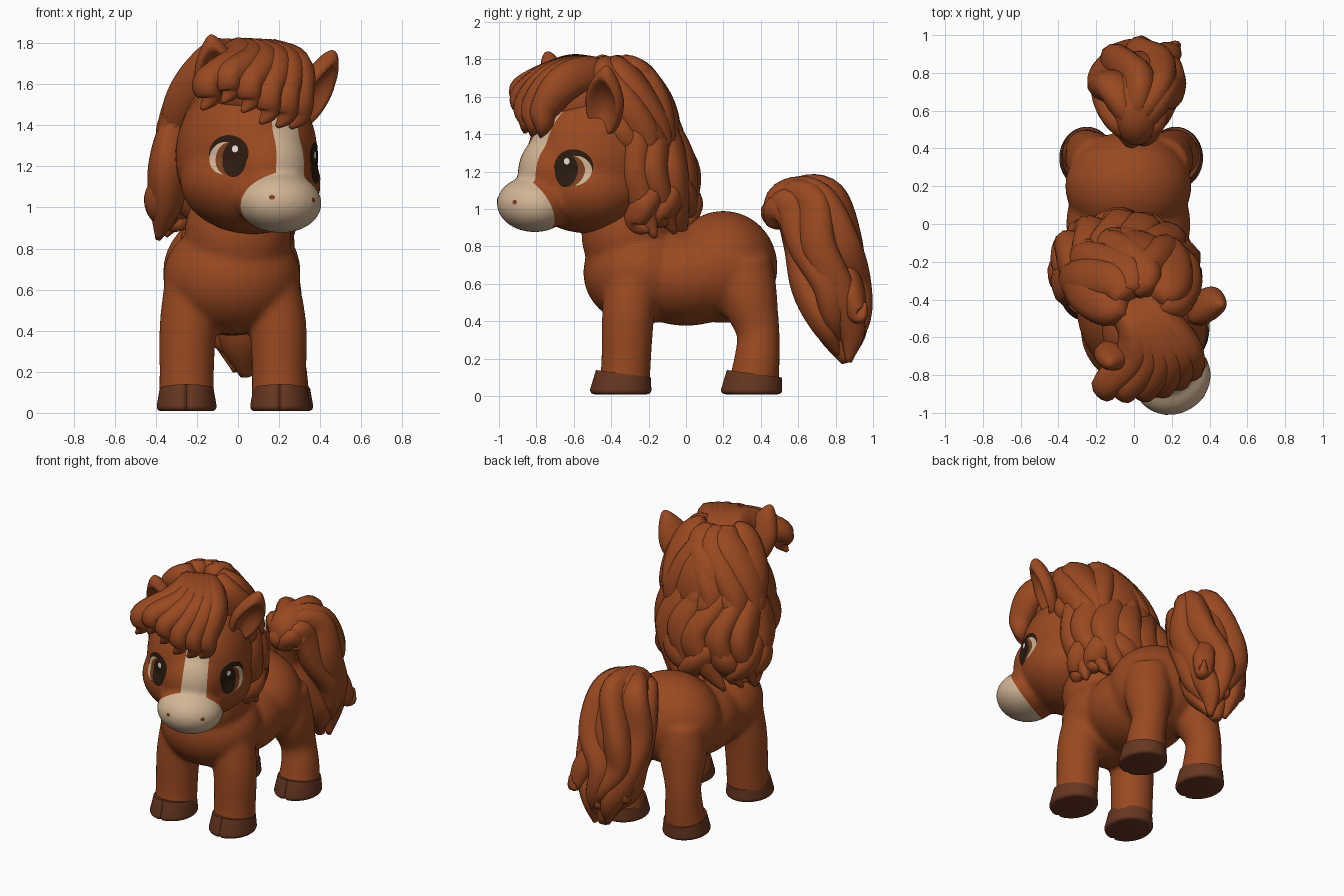
import bpy, bmesh, math, random
from math import sin, cos, pi, radians
from mathutils import Vector, Matrix, Euler
from mathutils.bvhtree import BVHTree

random.seed(4)
cube = bpy.data.objects.get("Cube")
if cube:
    bpy.data.objects.remove(cube)


def material(name, rgb):
    m = bpy.data.materials.new(name)
    m.use_nodes = True
    m.diffuse_color = (*rgb, 1)
    node = next(n for n in m.node_tree.nodes if n.type == 'BSDF_PRINCIPLED')
    node.inputs["Base Color"].default_value = (*rgb, 1)
    node.inputs["Roughness"].default_value = 0.7
    return m


coat = material("chestnut coat", (0.32, 0.066, 0.015))
cream = material("cream", (0.64, 0.46, 0.3))
hoof_brown = material("hoof brown", (0.135, 0.037, 0.015))
eye_dark = material("eye dark", (0.025, 0.011, 0.005))
iris_brown = material("iris brown", (0.2, 0.05, 0.015))
glint = material("glint", (0.85, 0.78, 0.68))

HEAD = Matrix.Translation((0.04, -0.48, 1.25)) @ Euler((0, radians(4), radians(28))).to_matrix().to_4x4()


def finish(name, bm, mats, matrix=None):
    me = bpy.data.meshes.new(name)
    bmesh.ops.recalc_face_normals(bm, faces=bm.faces)
    bm.to_mesh(me)
    bm.free()
    for m in mats:
        me.materials.append(m)
    me.shade_smooth()
    ob = bpy.data.objects.new(name, me)
    bpy.context.collection.objects.link(ob)
    if matrix:
        ob.matrix_world = matrix
    return ob


def ball(bm, centre, radii):
    m = Matrix.LocRotScale(Vector(centre), None, Vector(radii))
    bmesh.ops.create_uvsphere(bm, u_segments=32, v_segments=20, radius=1, matrix=m)


def tube(bm, pts, ridge=0.0, steps=6, segs=14):
    """Swept round tube through (x, y, z, radius) points."""
    p = [Vector(q) for q in pts]
    p = [p[0] * 2 - p[1]] + p + [p[-1] * 2 - p[-2]]
    path = []
    for i in range(1, len(p) - 2):
        a, b, c, d = p[i - 1:i + 3]
        for s in range(steps):
            t = s / steps
            path.append(0.5 * (2 * b + (c - a) * t + (2 * a - 5 * b + 4 * c - d) * t * t
                               + (3 * b - a - 3 * c + d) * t ** 3))
    path.append(p[-2])
    pos = [q.to_3d() for q in path]
    side, rings = None, []
    for i, q in enumerate(path):
        tan = (pos[min(i + 1, len(pos) - 1)] - pos[max(i - 1, 0)]).normalized()
        side = tan.orthogonal() if side is None else side - tan * side.dot(tan)
        side.normalize()
        up = tan.cross(side)
        ring = []
        for k in range(segs):
            th = 2 * pi * k / segs
            r = max(q[3], 0.004) * (1 + ridge * cos(3 * th + i * 0.12))
            ring.append(bm.verts.new(pos[i] + (side * cos(th) + up * sin(th)) * r))
        rings.append(ring)
    for a, b in zip(rings, rings[1:]):
        for k in range(segs):
            bm.faces.new((a[k], a[(k + 1) % segs], b[(k + 1) % segs], b[k]))
    bm.faces.new(rings[0][::-1])
    bm.faces.new(rings[-1])


def fuse(name, bm, mats, voxel, smooth, matrix=None):
    """Blend overlapping volumes into one smooth skin."""
    ob = finish(name, bm, mats, matrix)
    rm = ob.modifiers.new("blend", 'REMESH')
    rm.mode, rm.voxel_size = 'VOXEL', voxel
    sm = ob.modifiers.new("relax", 'SMOOTH')
    sm.factor, sm.iterations = 0.5, smooth
    bpy.context.view_layer.update()
    me = bpy.data.meshes.new_from_object(ob.evaluated_get(bpy.context.evaluated_depsgraph_get()))
    ob.modifiers.clear()
    ob.data = me
    me.name = name
    me.shade_smooth()
    return ob


# Body, neck and legs blended together
bm = bmesh.new()
ball(bm, (-0.03, -0.25, 0.66), (0.335, 0.3, 0.28))
ball(bm, (-0.03, 0.0, 0.64), (0.33, 0.36, 0.265))
ball(bm, (-0.03, 0.2, 0.69), (0.335, 0.29, 0.3))
ball(bm, (0.0, -0.31, 0.87), (0.26, 0.25, 0.3))
for x in (-0.25, 0.2):
    tube(bm, [(x, -0.33, 0.05, 0.137), (x, -0.32, 0.18, 0.133), (x * 0.97, -0.31, 0.42, 0.14),
              (x * 0.8 - 0.01, -0.29, 0.62, 0.15)], segs=24)
for x in (-0.25, 0.215):
    tube(bm, [(x, 0.36, 0.05, 0.137), (x, 0.38, 0.2, 0.122), (x * 0.95 - 0.01, 0.385, 0.34, 0.116),
              (x * 0.82 - 0.01, 0.34, 0.52, 0.15), (x * 0.7 - 0.01, 0.31, 0.72, 0.15)], segs=24)
    ball(bm, (x * 0.8 - 0.02, 0.31, 0.6), (0.12, 0.17, 0.22))
fuse("body", bm, [coat], 0.015, 12)

# Hooves with a front cleft
for n, x, y in (("front_right", -0.25, -0.35), ("front_left", 0.205, -0.35),
                ("back_right", -0.25, 0.35), ("back_left", 0.22, 0.35)):
    bm = bmesh.new()
    bmesh.ops.create_cone(bm, cap_ends=True, segments=96, radius1=0.165, radius2=0.144, depth=0.11)
    low = [e for e in bm.edges if all(v.co.z < 0 for v in e.verts)]
    bmesh.ops.bevel(bm, geom=low, offset=0.028, segments=4, affect='EDGES', profile=0.5)
    for v in bm.verts:
        c = v.co
        if c.y < 0:
            c.y += 0.016 * math.exp(-(c.x / 0.012) ** 2) * (-c.y / 0.16)
        if c.z > 0:
            c.z -= c.y * 0.14
            c.y += 0.014
        v.co = Vector((x + c.x * 0.91, y + c.y * 1.03, c.z + 0.064))
    ob = finish(n + "_hoof", bm, [hoof_brown])
    bpy.context.view_layer.objects.active = ob
    ob.select_set(True)
    bpy.ops.object.shade_smooth_by_angle(angle=radians(40))
    ob.select_set(False)

# Head with cheeks and muzzle, cut along the blaze and muzzle edges
bm = bmesh.new()
ball(bm, (0, 0, 0.01), (0.335, 0.385, 0.39))
ball(bm, (0, -0.06, -0.13), (0.35, 0.32, 0.25))
ball(bm, (0, -0.26, -0.06), (0.2, 0.185, 0.22))
ball(bm, (0, -0.37, -0.225), (0.212, 0.195, 0.15))
head = fuse("head", bm, [coat, cream], 0.014, 14, HEAD)
bm = bmesh.new()
bm.from_mesh(head.data)
cuts = [((0.098, 0, 0), (1, 0, 0.04)), ((-0.06, 0, 0), (-1, 0, 0.04)), ((0, -0.375, -0.22), (0, 1, 0.5))]
for co, no in cuts:
    bmesh.ops.bisect_plane(bm, geom=bm.verts[:] + bm.edges[:] + bm.faces[:], plane_co=co, plane_no=no)
for f in bm.faces:
    c = f.calc_center_median()
    right, left, nose = [(c - Vector(co)).dot(Vector(no)) < 0 for co, no in cuts]
    f.material_index = int(nose or (right and left and c.y < -0.1 and c.z > -0.25))
tree = BVHTree.FromBMesh(bm)
bm.to_mesh(head.data)
bm.free()
head.data.shade_smooth()


def plate(name, centre, aim, du, dv, ru, rv, lift, mat):
    """Thin oval plate wrapped onto the head surface."""
    n = Vector(aim).normalized()
    u = Vector((0, 0, 1)).cross(n).normalized()
    v = n.cross(u)
    bm = bmesh.new()
    bmesh.ops.create_circle(bm, cap_ends=True, cap_tris=True, segments=36, radius=1)
    bmesh.ops.subdivide_edges(bm, edges=bm.edges[:], cuts=3, use_grid_fill=True)
    for w in bm.verts:
        o = Vector(centre) + u * (du + w.co.x * ru) + v * (dv + w.co.y * rv) + n * 0.4
        hit = tree.ray_cast(o, -n)[0]
        w.co = (hit or o - n * 0.4) + n * lift
    finish(name, bm, [mat], HEAD)


# Eyes and nostrils
for side, s in (("left", 1), ("right", -1)):
    spot, aim = (s * 0.222, -0.27, -0.03), (s * 0.62, -0.8, 0)
    for part, du, dv, ru, rv, lift, mat in (
            ("lash", 0.016, 0.026, 0.102, 0.09, 0.003, eye_dark),
            ("eye_white", 0.03, 0.002, 0.084, 0.08, 0.0045, cream),
            ("iris", 0.004, 0.0, 0.076, 0.084, 0.006, iris_brown),
            ("pupil", -0.017, 0.002, 0.062, 0.09, 0.0075, eye_dark),
            ("eye_glint", -0.017, 0.05, 0.016, 0.017, 0.009, glint)):
        plate(f"{side}_{part}", spot, aim, s * du, dv, ru, rv, lift, mat)
    plate(f"{side}_nostril", (s * 0.1 - 0.014, -0.5, -0.213), (s * 0.35, -1, 0.15),
          0, 0, 0.014, 0.012, 0.002, iris_brown)

# Ears: pointed cups leaning forward and turned outward
for side, s, x, z in (("left", 1, 0.3, 0.35), ("right", -1, -0.25, 0.38)):
    bm = bmesh.new()
    ball(bm, (0, 0, 0), (1, 1, 1))
    for v in bm.verts:
        a, b, c = v.co
        taper = 1 - 0.45 * max(c, 0) ** 1.5
        hollow = max(0, 1 - (a * a + (c + 0.1) ** 2) * 1.5) if b < 0 else 0
        v.co = Vector((a * 0.112 * taper, b * 0.07 + hollow * 0.095, c * 0.205))
    turn = Euler((0.16, s * 0.34, 0)).to_matrix() @ Matrix.Rotation(s * 0.6, 3, 'Z')
    finish(side + "_ear", bm, [coat], HEAD @ Matrix.Translation((x, -0.12, z)) @ turn.to_4x4())


# Mane: filled core with layers of wavy locks around the back
def mane_point(a, z, grow, r):
    high = max(0, z - 1.15)
    f = math.sqrt(max(0.05, 1 - (high / 0.66) ** 2)) * grow
    return (-0.06 + 0.16 * high + 0.3 * f * cos(a), -0.23 - 0.3 * high + 0.215 * f * sin(a), z, r)


bm = bmesh.new()
ball(bm, (-0.01, -0.31, 1.41), (0.28, 0.28, 0.36))
ball(bm, (-0.06, -0.2, 1.12), (0.28, 0.18, 0.24))
layers = ((7, (1.78, 1.7, 1.55, 1.38, 1.22), (0.06, 0.105, 0.115, 0.095, 0.012)),
          (8, (1.52, 1.38, 1.2, 1.02, 0.86), (0.04, 0.09, 0.105, 0.08, 0.012)),
          (6, (1.62, 1.52, 1.4, 1.3, 1.27), (0.02, 0.07, 0.085, 0.06, 0.012)),
          (7, (1.25, 1.15, 1.04, 0.95, 0.92), (0.02, 0.07, 0.085, 0.06, 0.012)))
for layer, (count, zs, rs) in enumerate(layers):
    for i in range(count):
        a = radians(4 + 186 * i / (count - 1))
        drop, sway = random.uniform(-0.04, 0.04), random.choice((-1, 1)) * random.uniform(0.2, 0.36)
        tube(bm, [mane_point(a + sway * sin(k * 1.7 + layer), z + drop * k / 4,
                             1 + 0.1 * (k == 4) + 0.025 * layer * (k == 2), r)
                  for k, (z, r) in enumerate(zip(zs, rs))], 0.08)
finish("mane", bm, [coat])

# Forelock swept sideways over the forehead
bm = bmesh.new()
ball(bm, (-0.05, -0.08, 0.32), (0.22, 0.24, 0.18))
for ex, drop in ((-0.36, 0.08), (-0.28, 0.12), (-0.19, 0.08), (-0.1, 0.03), (-0.01, 0.02), (0.07, 0.02)):
    y = 0.385 - 1.2 * (ex + 0.03) ** 2
    root = 0.04 + ex * 0.35
    tube(bm, [(root - 0.06, 0.13, 0.42, 0.05), (root - 0.02, -0.05, 0.475, 0.09),
              (root * 0.6 + ex * 0.4 + 0.02, -y * 0.7, 0.43, 0.1), (ex, -y + 0.01, 0.28 + drop * 0.7, 0.08),
              (ex + 0.01, -y, 0.18 + drop, 0.05), (ex - 0.03, -y + 0.01, 0.12 + drop, 0.01)], 0.06)
finish("forelock", bm, [coat], HEAD)

# Tail: arched core with wavy locks and flicked tips
bm = bmesh.new()
spine = [(0.0, 0.49, 0.92, 0.07), (0.01, 0.535, 1.03, 0.12), (0.01, 0.66, 1.01, 0.15), (0.02, 0.74, 0.8, 0.17),
         (0.02, 0.77, 0.57, 0.15), (0.02, 0.81, 0.36, 0.12), (0.04, 0.86, 0.18, 0.03)]
tube(bm, spine, segs=20)
for i in range(8):
    a = 2 * pi * i / 8 + 0.3
    spread = (0.1, 0.45, 0.85, 1.05, 1.0, 0.8, 0.35)
    radius = (0.05, 0.08, 0.09, 0.095, 0.09, 0.075, 0.015)
    lift = (i * 3 % 8) / 8 * 0.16
    lock = []
    for k, (x, y, z, _) in enumerate(spine):
        w = a + 0.5 * sin(k * 1.6 + i)
        lock.append((x + 0.16 * spread[k] * cos(w), y + 0.125 * spread[k] * sin(w),
                     z + lift * max(0, k - 3) / 3 + 0.05 * (k in (1, 2)) * sin(w), radius[k]))
    tube(bm, lock, 0.08)
for x, y, z in ((0.16, 0.88, 0.58), (0.02, 0.87, 0.5), (-0.1, 0.82, 0.56)):
    tube(bm, [(x * 0.6, y - 0.03, z + 0.17, 0.03), (x, y, z, 0.07), (x * 1.2, y + 0.03, z - 0.12, 0.06),
              (x * 1.35, y + 0.06, z - 0.15, 0.035), (x * 1.4, y + 0.08, z - 0.08, 0.008)], 0.08)
finish("tail", bm, [coat])
